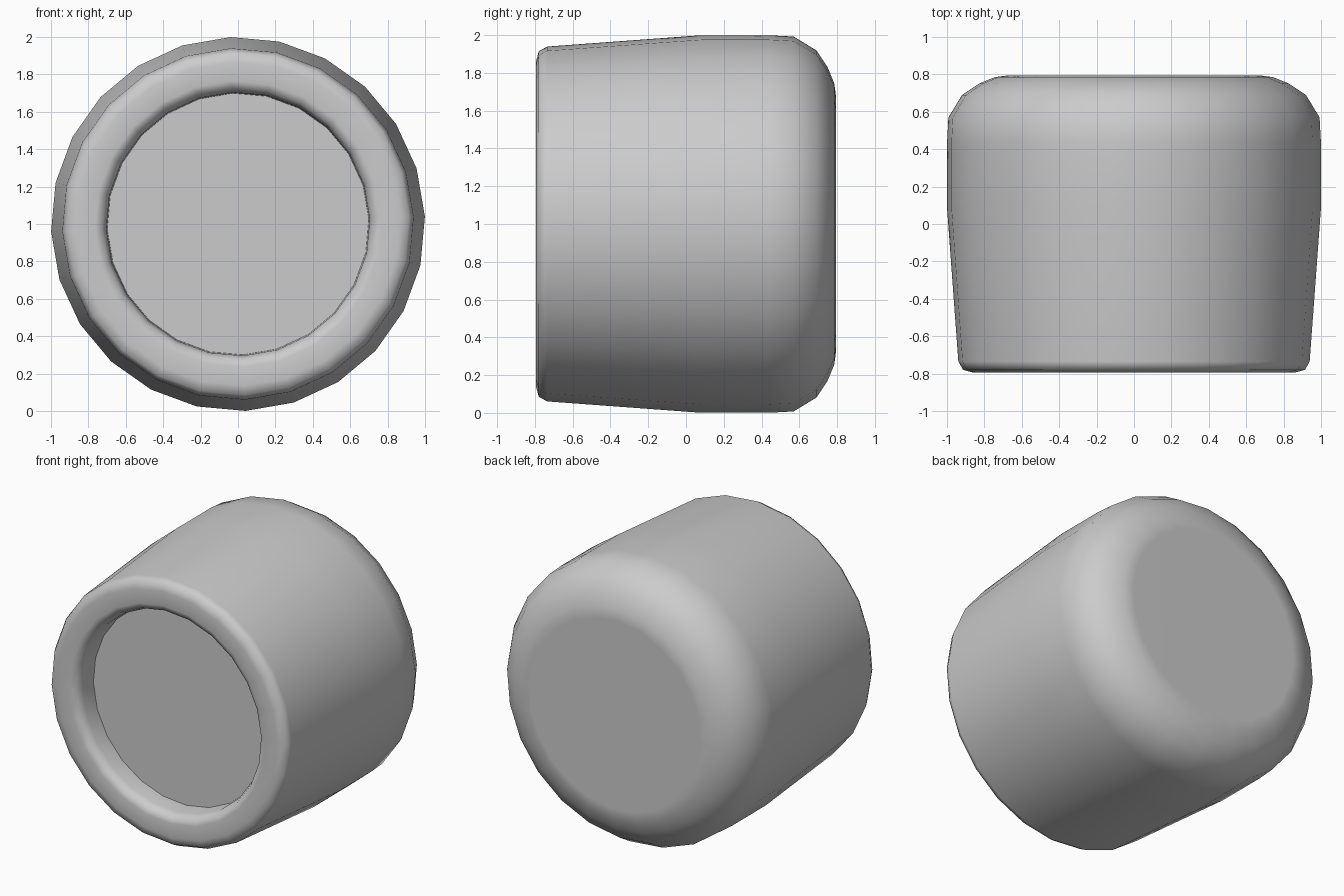
import bpy, bmesh, math

cube = bpy.data.objects.get("Cube")
if cube:
    bpy.data.objects.remove(cube, do_unlink=True)

SIDES = 24
PHASE = math.radians(2.3)

# Single grey material
grey = bpy.data.materials.new("plain_grey")
grey.use_nodes = True
colour = (0.6, 0.6, 0.6, 1)
grey.diffuse_color = colour
grey.node_tree.nodes["Principled BSDF"].inputs["Base Color"].default_value = colour


def lathe(name, profile):
    """Turn (radius, y) points around the y axis and cap both ends."""
    bm = bmesh.new()
    rings = []
    for radius, y in profile:
        ring = []
        for i in range(SIDES):
            a = PHASE + math.tau * i / SIDES
            ring.append(bm.verts.new((radius * math.cos(a), y, 1 + radius * math.sin(a))))
        rings.append(ring)
    for a, b in zip(rings, rings[1:]):
        for i in range(SIDES):
            j = (i + 1) % SIDES
            bm.faces.new((a[i], a[j], b[j], b[i]))
    bm.faces.new(rings[0])
    bm.faces.new(rings[-1])
    bmesh.ops.recalc_face_normals(bm, faces=bm.faces)
    mesh = bpy.data.meshes.new(name)
    bm.to_mesh(mesh)
    bm.free()
    mesh.materials.append(grey)
    obj = bpy.data.objects.new(name, mesh)
    bpy.context.collection.objects.link(obj)
    return obj


# Profile from recessed floor, over the rim, along the wall, to the back cap
recess = [(0.70, -0.62), (0.705, -0.73), (0.725, -0.775), (0.765, -0.793)]
rim = [(0.865, -0.793), (0.915, -0.78), (0.94, -0.735)]
wall = [(1.0, 0.08), (1.0, 0.44), (0.993, 0.57)]
back = [(0.92, 0.69), (0.83, 0.75), (0.745, 0.785), (0.67, 0.795)]
body = lathe("cup_body", recess + rim + wall + back)

# Smooth shading with sharp floor edge and flat caps
bpy.ops.object.select_all(action="DESELECT")
body.select_set(True)
bpy.context.view_layer.objects.active = body
bpy.ops.object.shade_smooth_by_angle(angle=math.radians(50))
weighted = body.modifiers.new("flat_caps", "WEIGHTED_NORMAL")
weighted.keep_sharp = True
